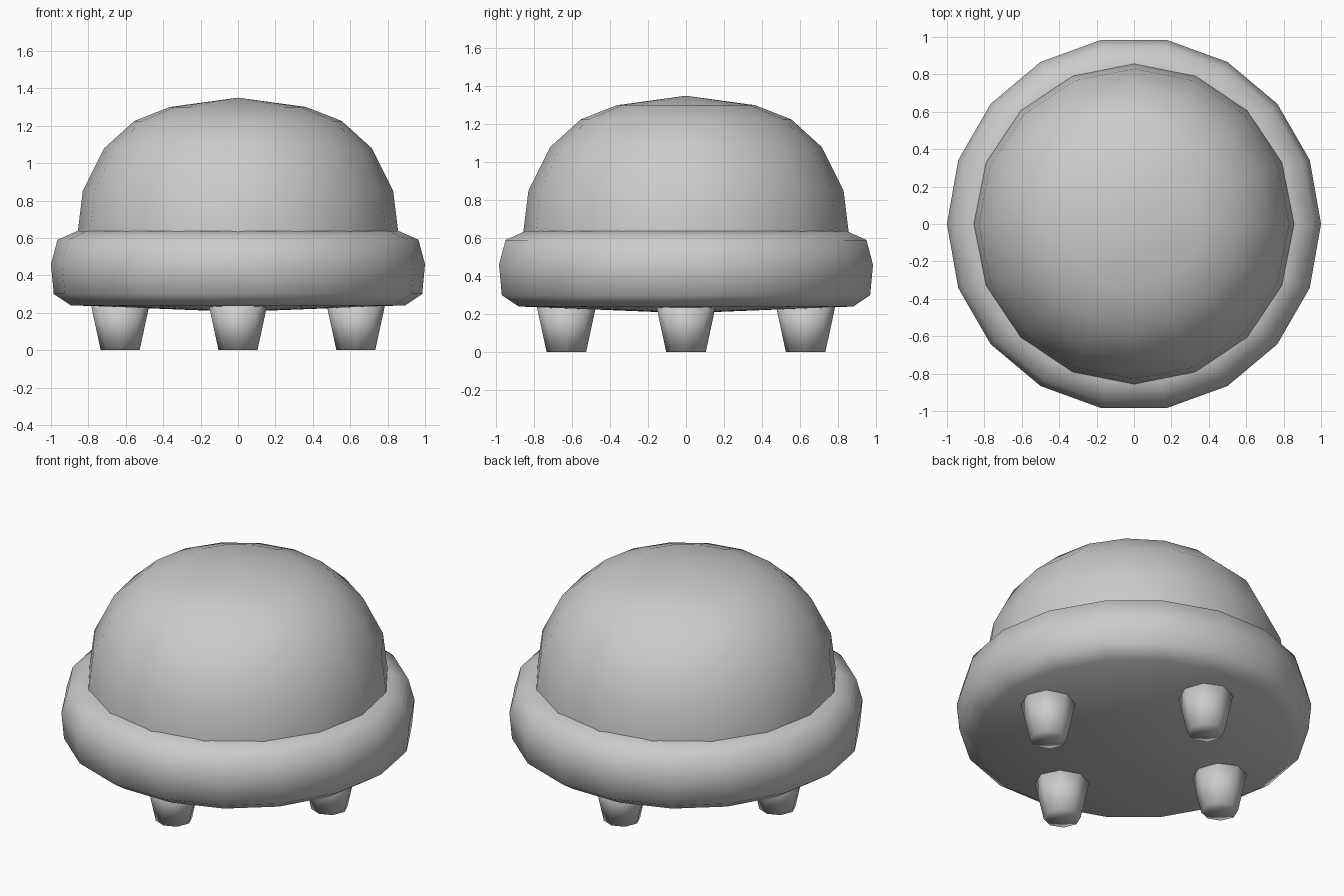
import bpy, bmesh, math

cube = bpy.data.objects.get("Cube")
if cube:
    bpy.data.objects.remove(cube, do_unlink=True)

grey = bpy.data.materials.new("plain grey")
grey.use_nodes = True
grey.diffuse_color = (0.6, 0.6, 0.6, 1)
grey.node_tree.nodes["Principled BSDF"].inputs["Base Color"].default_value = (0.6, 0.6, 0.6, 1)


def lathe(name, profile, sides, x=0.0, y=0.0):
    """Spin (radius, height) points, listed bottom to top, into a closed smooth solid."""
    bm = bmesh.new()
    rings = []
    for r, z in profile:
        if r == 0:
            rings.append([bm.verts.new((x, y, z))] * sides)
        else:
            rings.append([bm.verts.new((x + r * math.cos(math.tau * i / sides),
                                        y + r * math.sin(math.tau * i / sides), z))
                          for i in range(sides)])
    for low, high in zip(rings, rings[1:]):
        for i in range(sides):
            j = (i + 1) % sides
            corners = dict.fromkeys((low[i], low[j], high[j], high[i]))
            bm.faces.new(list(corners))
    for face in bm.faces:
        face.smooth = True
    bmesh.ops.recalc_face_normals(bm, faces=bm.faces)
    mesh = bpy.data.meshes.new(name)
    bm.to_mesh(mesh)
    bm.free()
    mesh.materials.append(grey)
    obj = bpy.data.objects.new(name, mesh)
    bpy.context.collection.objects.link(obj)
    return obj


# Rounded base ring with a shallow cone underneath
lathe("base_ring", [(0, 0.205), (0.895, 0.24), (0.985, 0.30), (1.0, 0.46),
                    (0.965, 0.59), (0.86, 0.637), (0.72, 0.63), (0, 0.6)], 18)

# Dome, sunk into the ring
lathe("dome", [(0, 0.5), (0.86, 0.5), (0.857, 0.63), (0.83, 0.85), (0.715, 1.08),
               (0.555, 1.225), (0.365, 1.30), (0, 1.35)], 16)

# Four tapered legs, one on each side
for k, side in enumerate(("left", "back", "right", "front")):
    angle = k * math.pi / 2
    lathe(side + "_leg", [(0, 0), (0.104, 0), (0.158, 0.25), (0, 0.25)], 8,
          0.63 * math.cos(angle), 0.63 * math.sin(angle))
